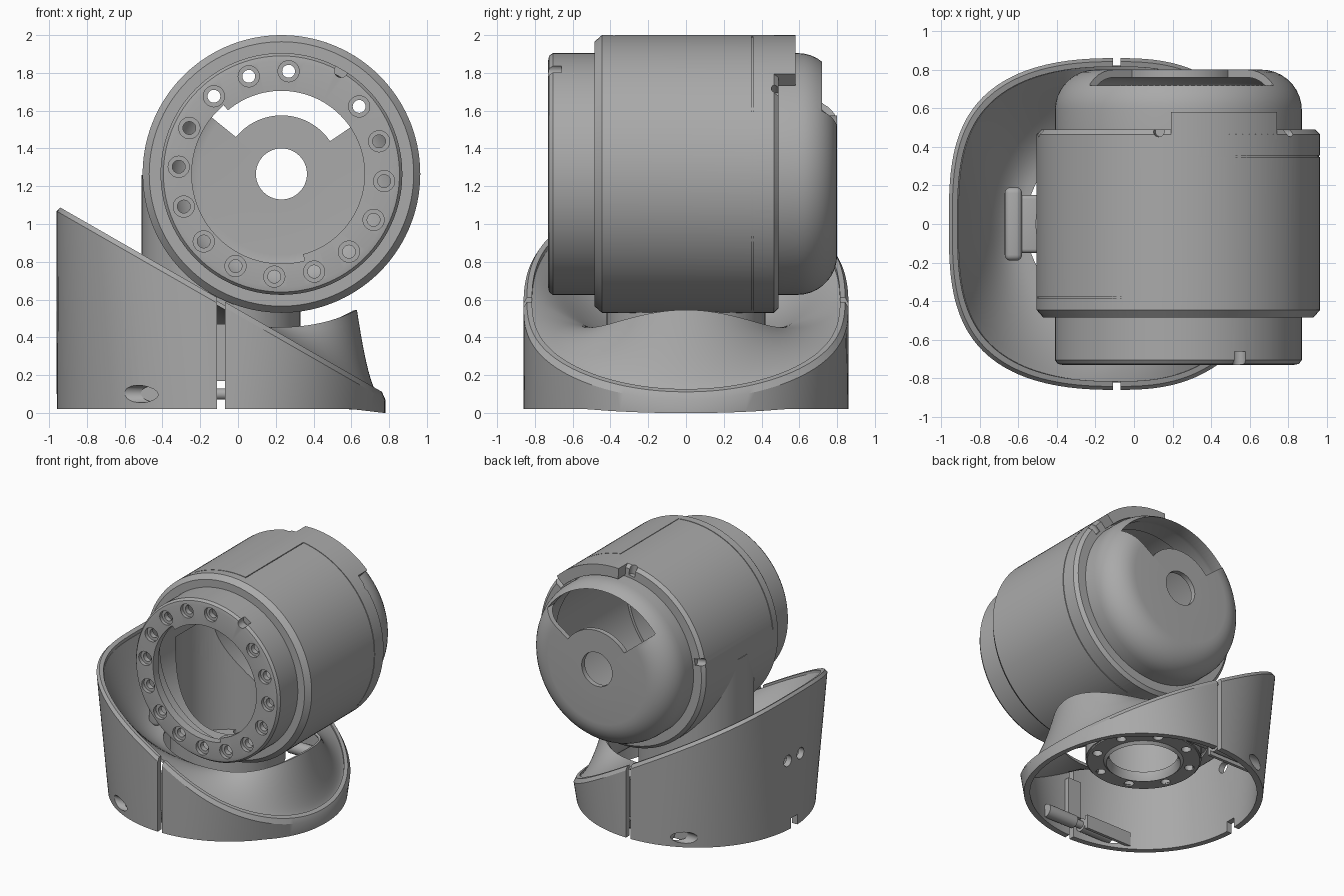
import bpy, bmesh, math
from mathutils import Vector

if "Cube" in bpy.data.objects:
    bpy.data.objects.remove(bpy.data.objects["Cube"], do_unlink=True)

grey = bpy.data.materials.new("plain grey")
grey.use_nodes = True
grey.diffuse_color = (0.4, 0.4, 0.4, 1)
grey.node_tree.nodes["Principled BSDF"].inputs["Base Color"].default_value = (0.4, 0.4, 0.4, 1)

CX, CZ = 0.23, 1.265      # barrel axis
NX = -0.09                # neck and base axis
RADIUS = 0.735
parts = []


def finish(name, bm, keep=True):
    bmesh.ops.recalc_face_normals(bm, faces=bm.faces)
    mesh = bpy.data.meshes.new(name)
    bm.to_mesh(mesh)
    bm.free()
    mesh.materials.append(grey)
    obj = bpy.data.objects.new(name, mesh)
    bpy.context.collection.objects.link(obj)
    if keep:
        parts.append(obj)
    else:
        obj.hide_render = True
    return obj


def skin(name, loops, wrap=True, caps=False, keep=True):
    """Bridge a series of equal closed loops."""
    bm = bmesh.new()
    rows = [[bm.verts.new(p) for p in loop] for loop in loops]
    m, n = len(rows), len(rows[0])
    for i in range(m if wrap else m - 1):
        a, b = rows[i], rows[(i + 1) % m]
        for j in range(n):
            k = (j + 1) % n
            bm.faces.new((a[j], a[k], b[k], b[j]))
    if caps:
        bm.faces.new(rows[0])
        bm.faces.new(rows[-1])
    return finish(name, bm, keep)


def polar(r, deg, y):
    a = math.radians(deg)
    return Vector((CX + r * math.cos(a), y, CZ + r * math.sin(a)))


def lathe(name, profile, start=0, end=360, keep=True):
    """Turn a closed (radius, y) profile about the barrel axis."""
    full = end - start == 360
    steps = 120 if full else max(4, int((end - start) / 3))
    loops = [[polar(r, start + (end - start) * i / steps, y) for r, y in profile]
             for i in range(steps if full else steps + 1)]
    return skin(name, loops, full, not full, keep)


def upright(name, profile):
    """Turn a closed (radius, z) profile about the neck axis."""
    turns = [math.tau * i / 96 for i in range(96)]
    return skin(name, [[(NX + r * math.cos(a), r * math.sin(a), z) for r, z in profile] for a in turns])


def rod(name, p, q, r, keep=True, sides=32):
    p, q = Vector(p), Vector(q)
    bm = bmesh.new()
    bmesh.ops.create_cone(bm, cap_ends=True, segments=sides, radius1=r, radius2=r, depth=(q - p).length)
    turn = Vector((0, 0, 1)).rotation_difference(q - p).to_matrix()
    for v in bm.verts:
        v.co = turn @ v.co + (p + q) / 2
    return finish(name, bm, keep)


def box(name, low, high, keep=True, bevel=0):
    bm = bmesh.new()
    bmesh.ops.create_cube(bm, size=1)
    for v in bm.verts:
        v.co = [l + (h - l) * (c + 0.5) for l, h, c in zip(low, high, v.co)]
    if bevel:
        bmesh.ops.bevel(bm, geom=bm.edges[:], offset=bevel, segments=4, profile=0.5, affect='EDGES')
    return finish(name, bm, keep)


def bake(obj):
    graph = bpy.context.evaluated_depsgraph_get()
    mesh = bpy.data.meshes.new_from_object(obj.evaluated_get(graph))
    obj.modifiers.clear()
    obj.data = mesh


def cut(obj, *cutters):
    for c in cutters:
        before = len(obj.data.vertices)
        for solver in ('EXACT', 'MANIFOLD'):
            mod = obj.modifiers.new("cut", 'BOOLEAN')
            mod.operation, mod.solver, mod.object = 'DIFFERENCE', solver, c
            bake(obj)
            if len(obj.data.vertices) != before:
                break
        bpy.data.objects.remove(c, do_unlink=True)


def sector(r0, r1, y0, y1, a0, a1, name="cutter", keep=False):
    return lathe(name, [(r0, y0), (r1, y0), (r1, y1), (r0, y1)], a0, a1, keep)


# Barrel sleeve with chamfered ends, panel seams, rim notches and neck bore
sleeve = lathe("barrel_sleeve", [(0.62, -0.485), (0.7, -0.485), (RADIUS, -0.445), (RADIUS, 0.465),
                                 (0.71, 0.49), (0.62, 0.49)])
cut(sleeve, rod("bore", (NX, 0, 0.2), (NX, 0, CZ), 0.38, False, 64))
cut(sleeve, sector(0.728, 0.76, 0.348, 0.354, -80, 82), sector(0.728, 0.76, -0.384, -0.378, 82, 175),
    sector(0.728, 0.76, -0.384, 0.354, 81.6, 82.1))
for angle in (98, 38, -15, -75, 170):
    cut(sleeve, rod("notch", polar(0.66, angle, 0.48), polar(0.8, angle, 0.48), 0.028, False))
sector(0.65, RADIUS, 0.44, 0.58, 46, 93, "barrel_tab", True)

# Front ring with stepped opening and bolt circle
ring = lathe("front_ring", [(0.44, -0.725), (0.6, -0.73), (0.625, -0.725), (0.64, -0.705),
                            (0.64, -0.46), (0.6, -0.46), (0.6, -0.66), (0.44, -0.66)])
cut(ring, sector(0.3, 0.475, -0.8, -0.6, 130, 285))
for k in range(15):
    angle = 86 + 22.5 * k
    cut(ring, rod("counterbore", polar(0.545, angle, -0.8), polar(0.545, angle, -0.7), 0.056, False),
        rod("bolt_hole", polar(0.545, angle, -0.8), polar(0.545, angle, -0.6), 0.034, False))
cut(ring, rod("key_notch", polar(0.63, 60, -0.8), polar(0.63, 60, -0.66), 0.035, False))

# Rear dome with rounded shoulder, centre hole and arched window
arc = [math.radians(10 * i) for i in range(10)]
outer = [(0.43 + 0.21 * math.cos(a), 0.59 + 0.21 * math.sin(a)) for a in arc]
inner = [(0.43 + 0.17 * math.cos(a), 0.59 + 0.17 * math.sin(a)) for a in reversed(arc)]
dome = lathe("rear_dome", [(0.64, 0.46)] + outer + [(0.135, 0.8), (0.135, 0.76)] + inner + [(0.6, 0.46)])
cut(dome, sector(0.31, 0.595, 0.55, 0.9, 34, 141))

# Neck tube, trimmed to the barrel, with its bolted flange
neck = upright("neck_tube", [(0.38, 0.3), (0.42, 0.3), (0.42, 1.26), (0.38, 1.26)])
cut(neck, rod("barrel_space", (CX, -1, CZ), (CX, 1, CZ), 0.64, False, 96))
flange = upright("neck_flange", [(0.25, 0.31), (0.27, 0.27), (0.29, 0.29), (0.41, 0.29), (0.41, 0.34), (0.25, 0.34)])
for k in range(8):
    a = math.tau * (k + 0.5) / 8
    x, y = NX + 0.35 * math.cos(a), 0.35 * math.sin(a)
    cut(flange, rod("flange_hole", (x, y, 0.2), (x, y, 0.4), 0.036, False, 20))

# Latch on the side of the neck
box("latch_stem", (-0.62, -0.15, 0.5), (-0.48, 0.15, 0.7), bevel=0.02)
box("latch_head", (-0.67, -0.19, 0.47), (-0.58, 0.19, 0.73), bevel=0.03)


# Base shell: round at the foot, squarer with height, sliced by a sloping plane
def outline(a, inset, height):
    c, s = math.cos(a), math.sin(a)
    power = 2 / (2.02 + 0.82 * height)
    return (NX + math.copysign(abs(c) ** power, c) * (0.87 - inset),
            math.copysign(abs(s) ** power, s) * (0.86 - inset))


def slope(x):
    return 0.548 - 0.573 * x


def foot(x):
    return min(0.02, max(0, 0.12 * (0.77 - x)))


angles = [math.tau * (i + 0.5) / 144 for i in range(144)]
tops = [slope(NX + 0.87 * math.cos(a)) for a in angles]
sections = []
for a, top in zip(angles, tops):
    (bx, by), (ix, iy) = outline(a, 0, 0), outline(a, 0.045, 0)
    (x, y), (mx, my), (u, v) = [outline(a, inset, top) for inset in (0, 0.018, 0.045)]
    sections.append([(bx, by, foot(bx)), (x, y, slope(x) - 0.03), (mx, my, slope(mx)),
                     (u, v, slope(u)), (ix, iy, foot(ix))])
shell = skin("base_shell", sections)
for side in (-1, 1):
    cut(shell, rod("side_hole", (-1.15, side * 0.08, 0.575), (-0.75, side * 0.08, 0.575), 0.045, False))
for side in (-1, 1):
    lane = side * 0.755
    cut(shell, rod("screw_recess", (-0.8, lane, 0.1), (-0.4, lane, 0.1), 0.046, False),
        box("slit", (-0.11, side * 0.82 - 0.1, -0.1), (-0.07, side * 0.82 + 0.1, 1), False))
    box("recess_backing", (-0.54, side * 0.695 - 0.012, 0.045), (-0.13, side * 0.695 + 0.012, 0.155))
    box("seam_backing", (-0.15, side * 0.795 - 0.02, 0.17), (-0.03, side * 0.795 + 0.02, 0.47))
    rod("clamp_screw", (-0.2, lane, 0.1), (0, lane, 0.1), 0.03)
    rod("left_screw_boss", (-0.4, lane, 0.1), (-0.13, lane, 0.1), 0.05)
    rod("right_screw_boss", (-0.06, lane, 0.1), (0.2, lane, 0.1), 0.05)
cut(shell, box("cable_notch", (-1.1, -0.04, -0.1), (-0.8, 0.04, 0.1), False))

# Dish between the rim and the neck opening, clearing the barrel
loops = []
for i in range(13):
    t = i / 12
    loop = []
    for a, top in zip(angles, tops):
        x0, y0 = outline(a, 0.04, top)
        x1, y1 = 0.03 + 0.59 * math.cos(a), 0.52 * math.sin(a)
        z0 = slope(x0) - 0.03
        z1 = CZ - math.sqrt(0.672 - max(0, x1 - CX) ** 2)
        blend = (1 + math.cos(a)) / 2
        f = blend * t ** 1.8 + (1 - blend) * (1 - (1 - t) ** 2.2)
        loop.append((x0 + (x1 - x0) * t, y0 + (y1 - y0) * t, z0 + (z1 - z0) * f))
    loops.append(loop)
dish = skin("base_dish", loops, wrap=False)
thick = dish.modifiers.new("thickness", 'SOLIDIFY')
thick.thickness, thick.offset = 0.02, 0
bake(dish)

# Smooth shading with crisp edges
bpy.ops.object.select_all(action='DESELECT')
for obj in parts:
    obj.select_set(True)
bpy.context.view_layer.objects.active = sleeve
bpy.ops.object.shade_smooth_by_angle(angle=math.radians(30))
